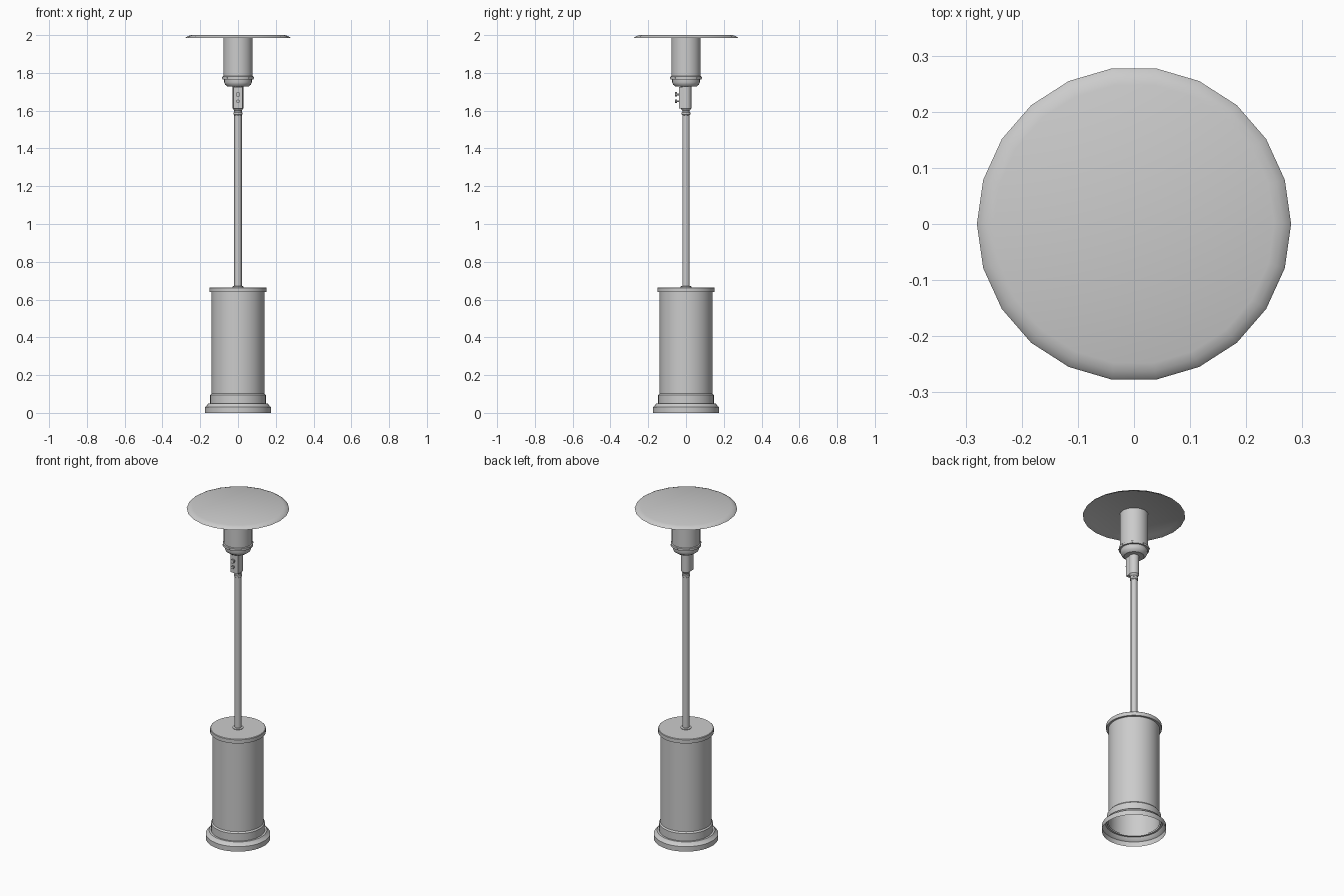
import bpy, bmesh, math
from mathutils import Matrix, Vector

if "Cube" in bpy.data.objects:
    bpy.data.objects.remove(bpy.data.objects["Cube"], do_unlink=True)

metal = bpy.data.materials.new("grey metal")
metal.use_nodes = True
GREY = (0.6, 0.6, 0.6, 1)
metal.diffuse_color = GREY
metal.node_tree.nodes["Principled BSDF"].inputs["Base Color"].default_value = GREY


def finish(name, bm, angle=35):
    mesh = bpy.data.meshes.new(name)
    bm.to_mesh(mesh)
    bm.free()
    mesh.materials.append(metal)
    obj = bpy.data.objects.new(name, mesh)
    bpy.context.scene.collection.objects.link(obj)
    bpy.ops.object.select_all(action='DESELECT')
    obj.select_set(True)
    bpy.context.view_layer.objects.active = obj
    bpy.ops.object.shade_smooth_by_angle(angle=math.radians(angle))
    return obj


def lathe(name, profile, sides, angle=35):
    """Revolve (radius, height) points, listed bottom to top on the outside."""
    bm = bmesh.new()
    rings = []
    for r, z in profile:
        if r == 0:
            rings.append([bm.verts.new((0, 0, z))] * sides)
        else:
            rings.append([bm.verts.new((r * math.cos(math.tau * i / sides),
                                        r * math.sin(math.tau * i / sides), z))
                          for i in range(sides)])
    for low, high in zip(rings, rings[1:]):
        for i in range(sides):
            j = (i + 1) % sides
            bm.faces.new(list(dict.fromkeys((low[i], low[j], high[j], high[i]))))
    return finish(name, bm, angle)


def add_box(bm, centre, size):
    bmesh.ops.create_cube(bm, size=1, matrix=Matrix.Translation(centre)
                          @ Matrix.Diagonal((*size, 1)))


def add_peg(bm, centre, direction, radius, length, sides=10):
    turn = Vector(direction).to_track_quat('Z', 'Y').to_matrix().to_4x4()
    bmesh.ops.create_cone(bm, cap_ends=True, segments=sides, radius1=radius,
                          radius2=radius, depth=length,
                          matrix=Matrix.Translation(centre) @ turn)


# Hollow base, open underneath
lathe("base_skirt", [(0.176, 0), (0.176, 0.03), (0.168, 0.035),
                     (0.158, 0.05), (0.147, 0.05)], 40)
lathe("base_collar", [(0.147, 0.05), (0.147, 0.095), (0.14, 0.103)], 40)
lathe("tank_housing", [(0.14, 0.05), (0.14, 0.64)], 40)
lathe("housing_lid", [(0.14, 0.64), (0.152, 0.64), (0.152, 0.662),
                      (0.149, 0.665), (0, 0.665)], 40)

# Pole with its collar
lathe("pole_collar", [(0.03, 0.665), (0.03, 0.669), (0.02, 0.672)], 16)
lathe("pole", [(0.021, 0.665), (0.021, 1.6)], 6, 65)
lathe("pole_fitting", [(0.018, 1.575), (0.023, 1.58), (0.023, 1.59),
                       (0.019, 1.593), (0.019, 1.6), (0.028, 1.612),
                       (0.028, 1.735)], 16)

# Valve box with two knobs on the front
bm = bmesh.new()
add_box(bm, (0, -0.018, 1.668), (0.05, 0.04, 0.115))
finish("control_box", bm)
bm = bmesh.new()
for z, r in ((1.686, 0.012), (1.65, 0.009)):
    add_peg(bm, (0, -0.042, z), (0, -1, 0), r * 0.5, 0.016)
    add_peg(bm, (0, -0.052, z), (0, -1, 0), r, 0.01)
finish("control_knobs", bm)

# Burner cup, its rim and the emitter cylinder
lathe("burner_cup", [(0, 1.727), (0.055, 1.727), (0.068, 1.737),
                     (0.073, 1.75), (0.073, 1.768)], 32)
lathe("burner_rim", [(0.073, 1.766), (0.083, 1.766), (0.083, 1.78),
                     (0.078, 1.783)], 32)
lathe("burner_emitter", [(0.078, 1.78), (0.078, 1.99)], 32)
bm = bmesh.new()
for i in range(8):
    a = math.tau * i / 8
    out = (math.cos(a), math.sin(a), 0)
    add_peg(bm, (0.083 * out[0], 0.083 * out[1], 1.774), out, 0.005, 0.006, 8)
finish("rim_screws", bm)

# Wide reflector, shallowly dished underneath
lathe("reflector", [(0, 1.994), (0.25, 1.994), (0.272, 1.984), (0.28, 1.984),
                    (0.277, 1.988), (0.265, 1.995), (0.25, 2.0), (0, 2.0)], 22, 60)
